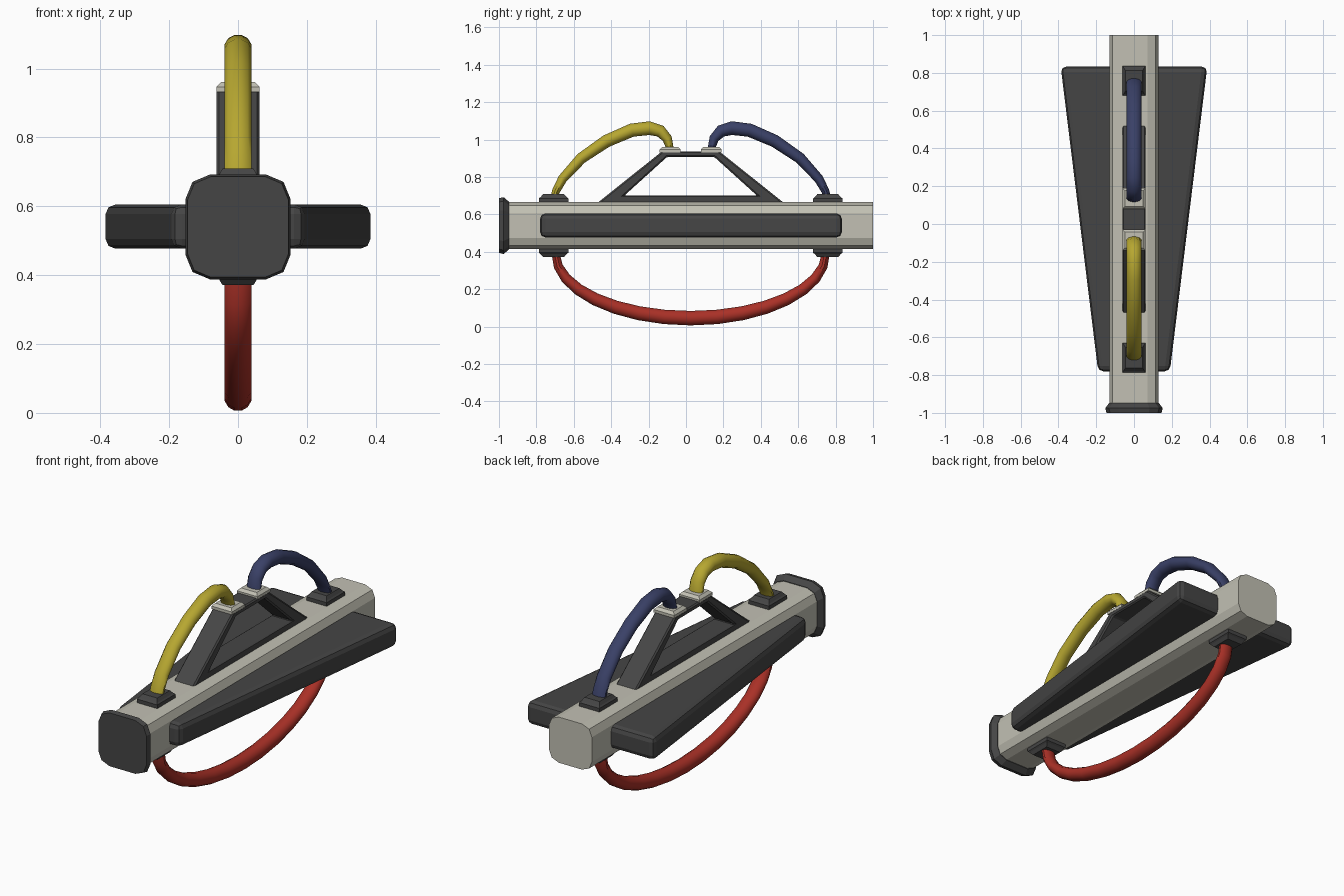
import bpy, bmesh, math
from mathutils import Vector

if "Cube" in bpy.data.objects:
    bpy.data.objects.remove(bpy.data.objects["Cube"])

MID = 0.025  # fittings mirror about this y


def mat(name, c):
    m = bpy.data.materials.new(name)
    m.diffuse_color = (*c, 1)
    m.use_nodes = True
    m.node_tree.nodes["Principled BSDF"].inputs["Base Color"].default_value = m.diffuse_color
    return m


DARK = mat("dark grey", (0.06, 0.06, 0.06))
LIGHT = mat("warm light grey", (0.54, 0.53, 0.455))
YELLOW = mat("yellow", (0.47, 0.385, 0.03))
RED = mat("red", (0.40, 0.03, 0.02))
BLUE = mat("navy blue", (0.042, 0.052, 0.135))


def make(name, verts, faces, material, bevel=0, segs=1, smooth=False):
    me = bpy.data.meshes.new(name)
    me.from_pydata([tuple(v) for v in verts], [], faces)
    bm = bmesh.new()
    bm.from_mesh(me)
    bmesh.ops.recalc_face_normals(bm, faces=bm.faces)
    for f in bm.faces:
        f.smooth = smooth
    bm.to_mesh(me)
    bm.free()
    me.materials.append(material)
    ob = bpy.data.objects.new(name, me)
    bpy.context.collection.objects.link(ob)
    if bevel:
        b = ob.modifiers.new("bevel", 'BEVEL')
        b.width, b.segments, b.limit_method = bevel, segs, 'ANGLE'
    return ob


def loft(name, rings, material, **kw):
    """Skin a list of equal-length rings, capped at both ends."""
    n = len(rings[0])
    verts = [v for r in rings for v in r]
    faces = [(i * n + j, i * n + (j + 1) % n, (i + 1) * n + (j + 1) % n, (i + 1) * n + j)
             for i in range(len(rings) - 1) for j in range(n)]
    faces += [tuple(range(n)), tuple(range((len(rings) - 1) * n, len(rings) * n))]
    return make(name, verts, faces, material, **kw)


def rounded(y, hx, hz):
    """Twelve-sided rounded-square section around the beam axis."""
    q = [(1, 0.54), (0.87, 0.86), (0.54, 1)]
    p = q + [(-a, b) for a, b in reversed(q)]
    p += [(-a, -b) for a, b in p]
    return [(a * hx, y, 0.54 + b * hz) for a, b in p]


# beam and front cap
loft("main_beam", [rounded(-0.96, 0.13, 0.125), rounded(1.0, 0.13, 0.125)], LIGHT)
loft("front_cap", [rounded(-1.0, 0.146, 0.146), rounded(-0.975, 0.152, 0.152),
                   rounded(-0.947, 0.131, 0.128)], DARK)

# tapered side fins, one on each side
for s, side in ((1, "right"), (-1, "left")):
    outline = [(0.08, -0.78), (0.19, -0.78), (0.388, 0.833), (0.08, 0.833)]
    loft(side + "_fin", [[(s * x, y, z) for x, y in outline] for z in (0.477, 0.605)],
         DARK, bevel=0.028, segs=2)

# open trapezoid frame on top
outer = [(-0.475, 0.66), (0.525, 0.66), (0.178, 0.937), (-0.128, 0.937)]
inner = [(-0.33, 0.70), (0.38, 0.70), (0.15, 0.908), (-0.10, 0.908)]
verts = [(x, y, z) for x in (-0.062, 0.062) for y, z in outer + inner]
faces = []
for i in range(4):
    j = (i + 1) % 4
    faces += [(i, j, 4 + j, 4 + i), (8 + i, 8 + j, 12 + j, 12 + i),
              (i, j, 8 + j, 8 + i), (4 + i, 4 + j, 12 + j, 12 + i)]
make("top_frame", verts, faces, DARK, bevel=0.007)


def pad(name, y, levels, material):
    """Stepped rectangular pad: levels are (z, half x, half y)."""
    loft(name, [[(a * hx, y + b * hy, z) for a, b in ((-1, -1), (1, -1), (1, 1), (-1, 1))]
                for z, hx, hy in levels], material)


# pads where the tubes plug in
steps = [(0.10, 0.062, 0.079), (0.145, 0.062, 0.079), (0.152, 0.055, 0.07), (0.169, 0.045, 0.055)]
for end, y in (("front", -0.708), ("back", 2 * MID + 0.708)):
    for s, lvl in ((1, "upper"), (-1, "lower")):
        pad(f"{lvl}_{end}_pad", y, [(0.54 + s * z, a, b) for z, a, b in steps], DARK)
for end, y in (("front", -0.085), ("back", 2 * MID + 0.085)):
    pad(f"frame_{end}_pad", y, [(0.932, 0.062, 0.056), (0.947, 0.062, 0.056),
                                (0.961, 0.048, 0.042)], LIGHT)


def tube(name, path, material, sides=12):
    """Sweep an ellipse along (y, z, half thickness) points; x radius is fixed."""
    rings = []
    for i, (y, z, r) in enumerate(path):
        a, b = path[max(i - 1, 0)], path[min(i + 1, len(path) - 1)]
        t = Vector((b[0] - a[0], b[1] - a[1])).normalized()
        ring = []
        for k in range(sides):
            w = 2 * math.pi * (k + 0.5) / sides
            o = r * math.sin(w)
            ring.append((0.04 * math.cos(w), y - t.y * o, z + t.x * o))
        rings.append(ring)
    ob = loft(name, rings, material, smooth=True)
    bpy.context.view_layer.objects.active = ob
    ob.select_set(True)
    bpy.ops.object.shade_smooth_by_angle(angle=math.radians(40))
    ob.select_set(False)


# upper hoses, mirrored front to back
arc = [(-0.705, 0.69, 0.02), (-0.695, 0.725, 0.022), (-0.66, 0.79, 0.026), (-0.56, 0.90, 0.031),
       (-0.425, 0.992, 0.035), (-0.29, 1.05, 0.037), (-0.195, 1.061, 0.038),
       (-0.137, 1.045, 0.034), (-0.10, 1.005, 0.027), (-0.085, 0.95, 0.02)]
tube("front_hose", arc, YELLOW)
tube("back_hose", [(2 * MID - y, z, r) for y, z, r in arc], BLUE)

# lower hose hangs in a half ellipse
path = []
for i in range(17):
    w = math.pi * i / 16
    path.append((MID - 0.722 * math.cos(w), 0.39 - 0.345 * math.sin(w),
                 0.022 + 0.018 * math.sin(w)))
tube("lower_hose", path, RED)
